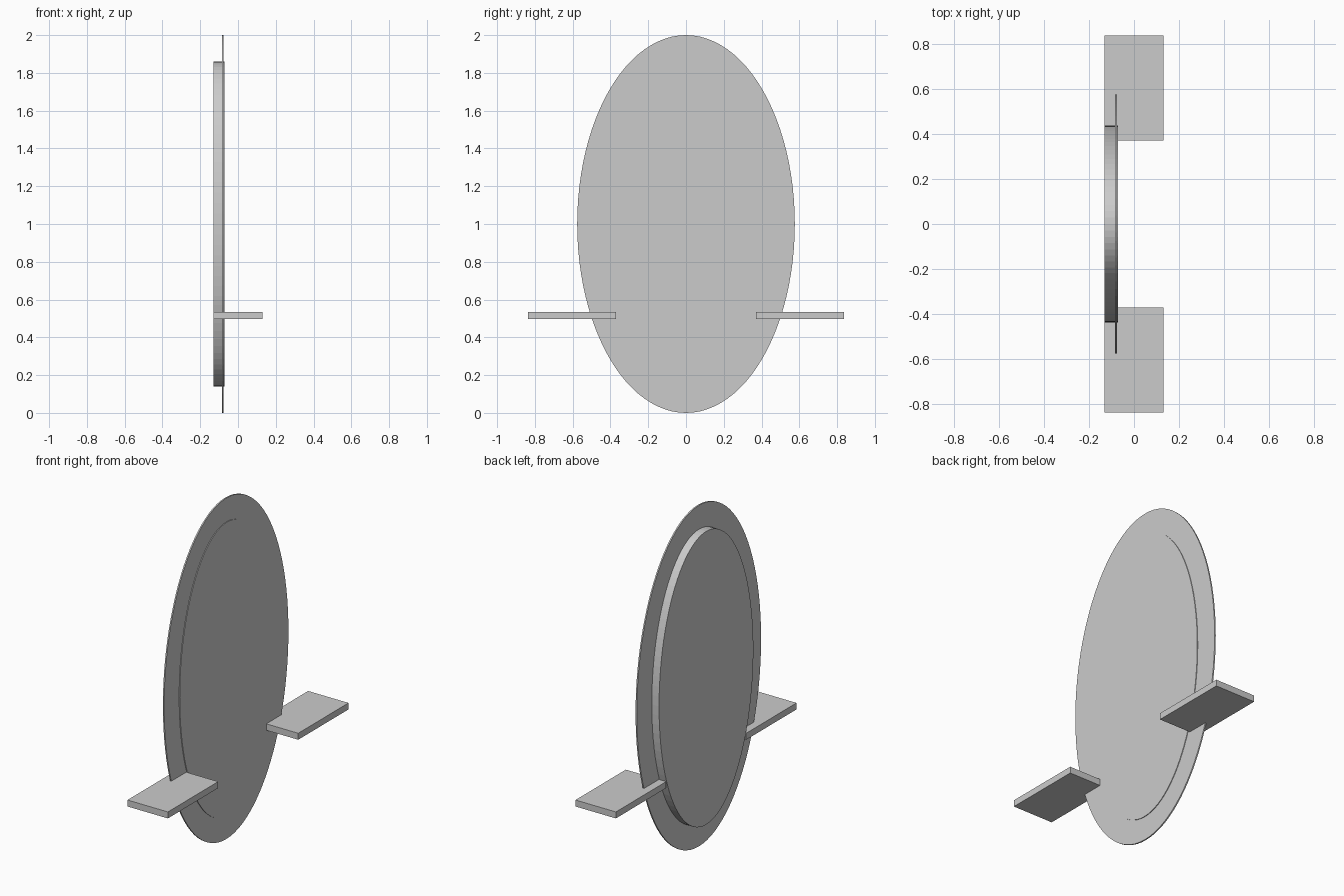
import bpy
from math import pi

cube = bpy.data.objects.get("Cube")
if cube:
    bpy.data.objects.remove(cube, do_unlink=True)

grey = bpy.data.materials.new("plain_grey")
grey.use_nodes = True
grey.diffuse_color = (0.6, 0.6, 0.6, 1)
grey.node_tree.nodes["Principled BSDF"].inputs["Base Color"].default_value = (0.6, 0.6, 0.6, 1)


def finish(name):
    obj = bpy.context.object
    obj.name = name
    obj.data.materials.append(grey)
    bpy.ops.object.transform_apply(location=False, rotation=True, scale=True)


def oval(name, x0, x1, half_y, half_z):
    """Upright elliptical plate facing +x."""
    bpy.ops.mesh.primitive_cylinder_add(
        vertices=96, radius=1, depth=1,
        location=((x0 + x1) / 2, 0, 1), rotation=(0, pi / 2, 0))
    bpy.context.object.scale = (half_z, half_y, x1 - x0)
    finish(name)


# Thin mirror plate and the thicker oval backing behind it
oval("mirror_plate", -0.084, -0.076, 0.576, 1.0)
oval("mirror_backing", -0.131, -0.072, 0.437, 0.86)

# Pair of side shelves
for name, side in (("left_shelf", 1), ("right_shelf", -1)):
    bpy.ops.mesh.primitive_cube_add(size=1, location=(0, side * 0.604, 0.515))
    bpy.context.object.scale = (0.262, 0.466, 0.038)
    finish(name)
